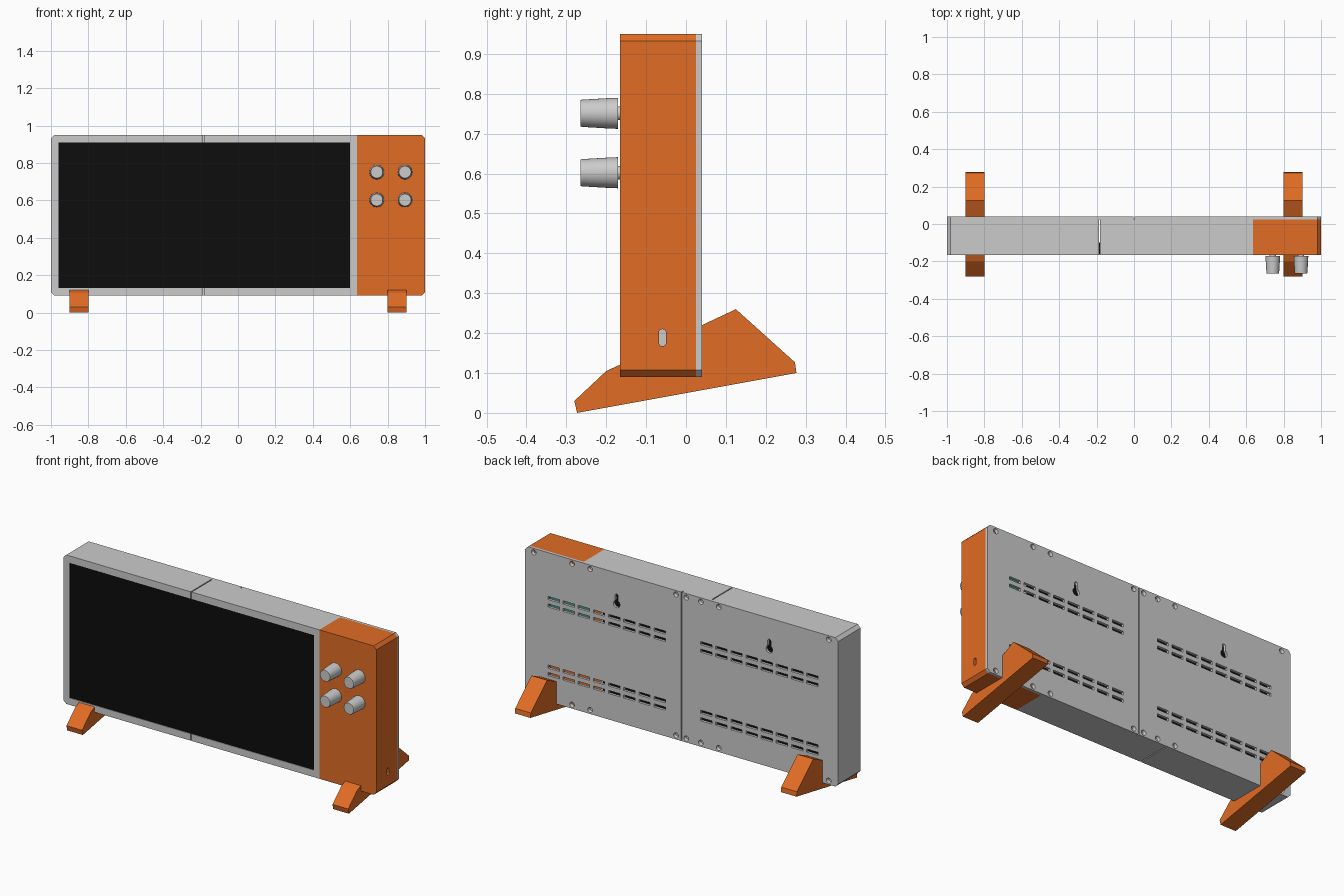
import bpy, bmesh
from math import sin, cos, pi, radians
from mathutils import Matrix

if "Cube" in bpy.data.objects:
    bpy.data.objects.remove(bpy.data.objects["Cube"])


def material(name, rgb):
    m = bpy.data.materials.new(name)
    m.diffuse_color = (*rgb, 1)
    m.use_nodes = True
    m.node_tree.nodes["Principled BSDF"].inputs["Base Color"].default_value = m.diffuse_color
    return m


ORANGE = material("orange_plastic", (0.75, 0.15, 0.018))
BLACK = material("screen_black", (0.004, 0.004, 0.004))
TEAL = material("board_teal", (0.04, 0.3, 0.25))


def finish(name, bm, mat=None):
    bmesh.ops.recalc_face_normals(bm, faces=bm.faces)
    mesh = bpy.data.meshes.new(name)
    bm.to_mesh(mesh)
    bm.free()
    ob = bpy.data.objects.new(name, mesh)
    bpy.context.collection.objects.link(ob)
    if mat:
        mesh.materials.append(mat)
    return ob


def add_prism(bm, pts, lo, hi, axis="Y"):
    """Extrude an outline: (x, z) along Y, or (y, z) along X."""
    def at(p, d):
        return (p[0], d, p[1]) if axis == "Y" else (d, p[0], p[1])
    a = [bm.verts.new(at(p, lo)) for p in pts]
    b = [bm.verts.new(at(p, hi)) for p in pts]
    bm.faces.new(a)
    bm.faces.new(b[::-1])
    n = len(pts)
    for i in range(n):
        bm.faces.new((a[i], a[(i + 1) % n], b[(i + 1) % n], b[i]))


def prism(name, pts, lo, hi, axis="Y", mat=None):
    bm = bmesh.new()
    add_prism(bm, pts, lo, hi, axis)
    return finish(name, bm, mat)


def rect(x0, x1, z0, z1):
    return [(x0, z0), (x1, z0), (x1, z1), (x0, z1)]


def arc(cx, cz, r, a0, a1, n):
    return [(cx + r * cos(radians(a0 + (a1 - a0) * i / n)),
             cz + r * sin(radians(a0 + (a1 - a0) * i / n))) for i in range(n + 1)]


def cut(ob, cutter):
    mod = ob.modifiers.new("cut", "BOOLEAN")
    mod.operation = "DIFFERENCE"
    mod.solver = "EXACT"
    mod.object = cutter
    cutter.hide_render = True
    cutter.hide_set(True)


FRONT, REAR, BACK = -0.165, 0.025, 0.04
Z0, Z1, C = 0.09, 0.95, 0.018


def chamfered(inner, outer):
    """Panel outline with the two corners at the outer end chamfered."""
    s = 1 if outer > inner else -1
    return [(inner, Z0), (outer - s * C, Z0), (outer, Z0 + C),
            (outer, Z1 - C), (outer - s * C, Z1), (inner, Z1)]


# Left half of the screen frame: C-shaped outline
prism("left_frame", chamfered(-0.187, -1) + [(-0.187, 0.91), (-0.96, 0.91),
      (-0.96, 0.13), (-0.187, 0.13)], FRONT, REAR)

# Right half of the frame: C-shaped front lip with top and bottom walls behind
bm = bmesh.new()
add_prism(bm, [(-0.181, Z0), (0.635, Z0), (0.635, Z1), (-0.181, Z1), (-0.181, 0.91),
               (0.6, 0.91), (0.6, 0.13), (-0.181, 0.13)], FRONT, -0.13)
for z0, z1 in ((Z0, 0.13), (0.91, Z1)):
    add_prism(bm, rect(-0.181, 0.635, z0, z1), -0.13, REAR)
finish("right_frame", bm)

# Screen
prism("screen", rect(-0.96, 0.6, 0.13, 0.91), -0.162, -0.1, mat=BLACK)

# Orange control housing, hollow, with a socket slot in the right wall
housing = prism("control_housing", chamfered(0.635, 1), FRONT, REAR, mat=ORANGE)
bm = bmesh.new()
add_prism(bm, rect(0.55, 0.965, 0.13, 0.91), -0.14, 0.1)
cavity = finish("housing_cavity_cutter", bm)
cut(housing, cavity)
slot = arc(-0.059, 0.201, 0.009, 0, 180, 8) + arc(-0.059, 0.176, 0.009, 180, 360, 8)
cut(housing, prism("socket_cutter", slot, 0.95, 1.05, "X"))
prism("circuit_board", rect(0.67, 0.95, 0.5, 0.85), -0.125, -0.115, mat=TEAL)

# Back plates with vents, keyholes and countersunk screw holes
SCREWS = {"right": (0.945, 0.70, 0.585, 0.036), "left": (-0.03, -0.123, -0.237, -0.94)}
for side, inner, outer, shift in (("right", 0.003, 1, 0), ("left", -0.003, -1, -0.975)):
    plate = prism(side + "_back_plate", chamfered(inner, outer), REAR, BACK)
    bm = bmesh.new()
    for z in (0.688, 0.645, 0.292, 0.249):
        for i in range(8):
            x = 0.104 + 0.0968 * i + shift
            add_prism(bm, rect(x, x + 0.073, z - 0.009, z + 0.009), 0, 0.06)
    kx = 0.415 + shift
    add_prism(bm, arc(kx, 0.77, 0.021, 118, 422, 20) + arc(kx, 0.818, 0.01, 0, 180, 8), 0, 0.06)
    for x in SCREWS[side]:
        for z in (0.927, 0.113):
            bmesh.ops.create_cone(bm, cap_ends=True, segments=20, radius1=0.018, radius2=0.008,
                                  depth=0.03, matrix=Matrix.Translation((x, 0.034, z))
                                  @ Matrix.Rotation(pi / 2, 4, "X"))
    cut(plate, finish(side + "_plate_cutter", bm))

# Tilted feet with a notch that holds the case
FOOT = [(-0.273, 0), (0.277, 0.1), (0.273, 0.127), (0.125, 0.26), (BACK, 0.22),
        (BACK, Z0), (FRONT, Z0), (FRONT, 0.121), (-0.2, 0.105), (-0.28, 0.03)]
for side, x in (("left", -0.9), ("right", 0.8)):
    prism(side + "_foot", FOOT, x, x + 0.1, "X", ORANGE)

# Tapered knobs on short shafts
KNOB = [(0.017, -0.15), (0.017, -0.17), (0.039, -0.17), (0.038, -0.195),
        (0.034, -0.262), (0.032, -0.265)]
SEG = 32
for row, z in (("upper", 0.751), ("lower", 0.602)):
    for side, x in (("left", 0.742), ("right", 0.893)):
        bm = bmesh.new()
        rings = [[bm.verts.new((x + r * cos(2 * pi * i / SEG), y, z + r * sin(2 * pi * i / SEG)))
                  for i in range(SEG)] for r, y in KNOB]
        for a, b in zip(rings, rings[1:]):
            for i in range(SEG):
                j = (i + 1) % SEG
                bm.faces.new((a[i], a[j], b[j], b[i]))
        bm.faces.new(rings[0])
        bm.faces.new(rings[-1])
        knob = finish(f"{row}_{side}_knob", bm)
        bpy.ops.object.select_all(action="DESELECT")
        knob.select_set(True)
        bpy.context.view_layer.objects.active = knob
        bpy.ops.object.shade_smooth_by_angle(angle=radians(30))
